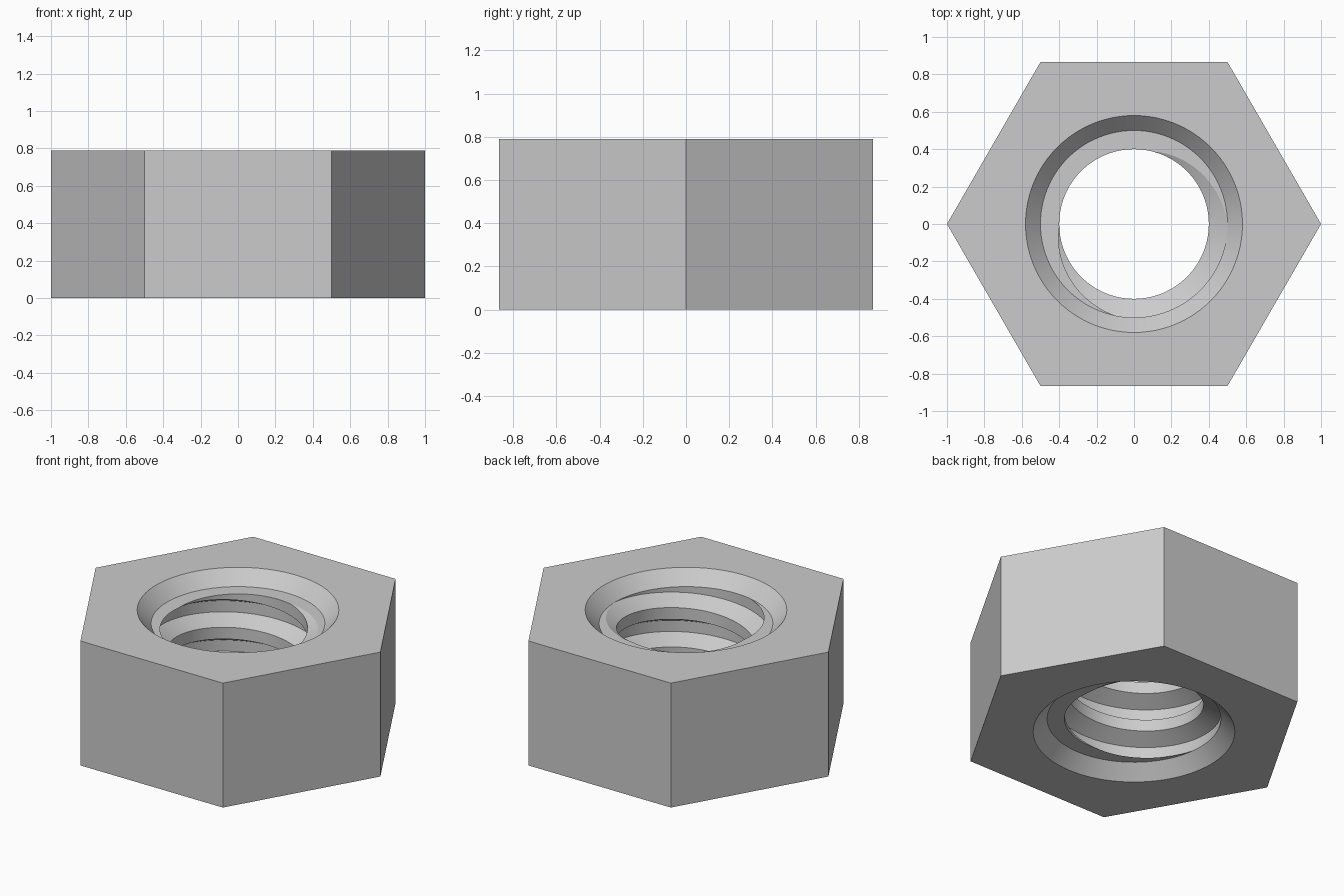
import bpy, bmesh, math

cube = bpy.data.objects.get("Cube")
if cube:
    bpy.data.objects.remove(cube, do_unlink=True)

HEIGHT, CHAMFER = 0.79, 0.085
MOUTH, ROOT, CREST = 0.58, 0.5, 0.4
PITCH, SEG = 0.25, 96
LOW, HIGH = CHAMFER, HEIGHT - CHAMFER

steel = bpy.data.materials.new("grey_steel")
steel.use_nodes = True
colour = (0.6, 0.6, 0.6, 1)
steel.diffuse_color = colour
steel.node_tree.nodes["Principled BSDF"].inputs["Base Color"].default_value = colour


def finish(bm, name):
    bmesh.ops.recalc_face_normals(bm, faces=bm.faces[:])
    mesh = bpy.data.meshes.new(name)
    bm.to_mesh(mesh)
    bm.free()
    mesh.materials.append(steel)
    obj = bpy.data.objects.new(name, mesh)
    bpy.context.collection.objects.link(obj)
    bpy.ops.object.select_all(action='DESELECT')
    obj.select_set(True)
    bpy.context.view_layer.objects.active = obj
    bpy.ops.object.shade_smooth_by_angle(angle=math.radians(25))


def polar(bm, r, a, z):
    return bm.verts.new((r * math.cos(a), r * math.sin(a), z))


def hexagon(a):
    sixth = math.pi / 3
    return math.cos(sixth / 2) / math.cos(a % sixth - sixth / 2)


# Hexagonal body with a bore chamfered at both ends
bm = bmesh.new()
profile = [(None, 0), (None, HEIGHT), (MOUTH, HEIGHT),
           (ROOT, HIGH), (ROOT, LOW), (MOUTH, 0)]
rings = []
for radius, z in profile:
    angles = [math.tau * i / SEG for i in range(SEG)]
    rings.append([polar(bm, radius or hexagon(a), a, z) for a in angles])
for k, ring in enumerate(rings):
    after = rings[(k + 1) % len(rings)]
    for i in range(SEG):
        j = (i + 1) % SEG
        bm.faces.new((ring[i], ring[j], after[j], after[i]))
finish(bm, "nut_body")

# Helical thread ridge, swept past both ends and trimmed flat
bm = bmesh.new()
base, flank = 0.717 * PITCH, 0.21 * PITCH
section = [(ROOT + 0.01, 0), (ROOT, 0), (CREST, -flank),
           (CREST, flank - base), (ROOT, -base), (ROOT + 0.01, -base)]
sweep = []
for i in range(-4 * SEG, 2 * SEG + 1):
    turn = i / SEG
    sweep.append([polar(bm, r, math.tau * turn, HIGH + PITCH * turn + dz)
                  for r, dz in section])
for one, two in zip(sweep, sweep[1:]):
    for k in range(len(section)):
        n = (k + 1) % len(section)
        bm.faces.new((one[k], one[n], two[n], two[k]))
for z, side in ((LOW, -1), (HIGH, 1)):
    cut = bmesh.ops.bisect_plane(
        bm, geom=bm.verts[:] + bm.edges[:] + bm.faces[:], dist=1e-6,
        plane_co=(0, 0, z), plane_no=(0, 0, side), clear_outer=True)
    edges = [e for e in cut["geom_cut"]
             if isinstance(e, bmesh.types.BMEdge) and e.is_boundary]
    bmesh.ops.triangle_fill(bm, edges=edges, use_beauty=True,
                            normal=(0, 0, side))
finish(bm, "thread_ridge")
